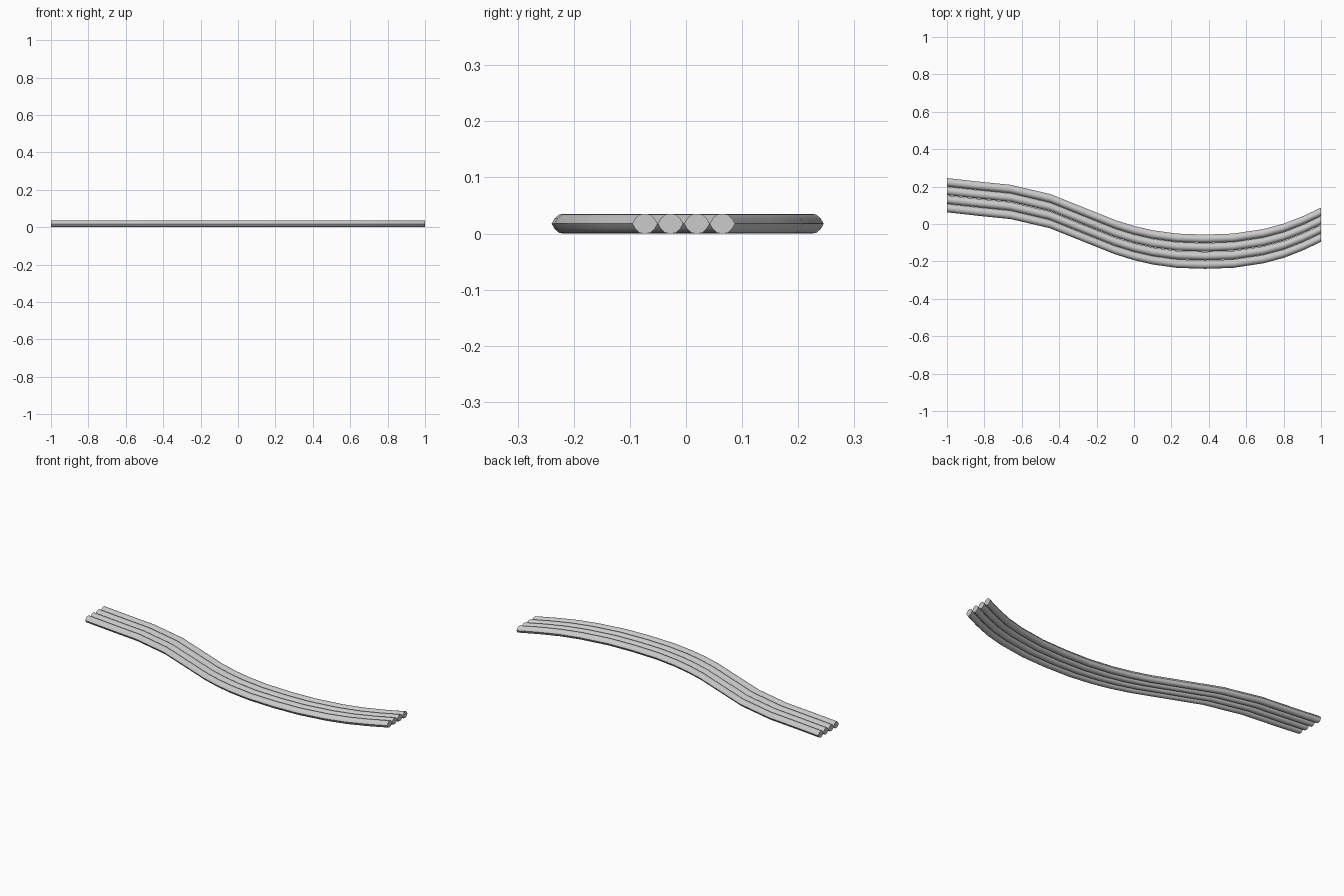
import bpy, bmesh

if "Cube" in bpy.data.objects:
    bpy.data.objects.remove(bpy.data.objects["Cube"])

# shared wavy centre line (x, y)
PATH = [(-1, .154), (-.83, .135), (-.66, .118), (-.45, .069), (-.27, -.003),
        (-.1, -.071), (0, -.102), (.1, -.125), (.23, -.143), (.38, -.148),
        (.53, -.143), (.69, -.119), (.8, -.09), (.9, -.051), (1, -.004)]
# rounded, side-pointed cross-section (y, z)
HALF = [(.0225, .0175), (.017, .027), (.009, .034), (0, .035), (-.009, .034), (-.017, .027)]
PROFILE = HALF + [(-y, .035 - z) for y, z in HALF]
OFFSETS = [-.069, -.0235, .0235, .069]


def strand(name, dy):
    bm = bmesh.new()
    rings = [[bm.verts.new((x, y + dy + py, pz)) for py, pz in PROFILE] for x, y in PATH]
    n = len(PROFILE)
    for a, b in zip(rings, rings[1:]):
        for i in range(n):
            bm.faces.new((a[i], a[(i + 1) % n], b[(i + 1) % n], b[i]))
    bm.faces.new(rings[0])
    bm.faces.new(rings[-1][::-1])
    bmesh.ops.recalc_face_normals(bm, faces=bm.faces)
    me = bpy.data.meshes.new(name)
    bm.to_mesh(me)
    bm.free()
    ob = bpy.data.objects.new(name, me)
    bpy.context.collection.objects.link(ob)
    bpy.context.view_layer.objects.active = ob
    ob.select_set(True)


# four parallel strands
for k, dy in enumerate(OFFSETS):
    strand(f"strand_{k + 1}", dy)
bpy.ops.object.shade_smooth_by_angle(angle=0.87)
